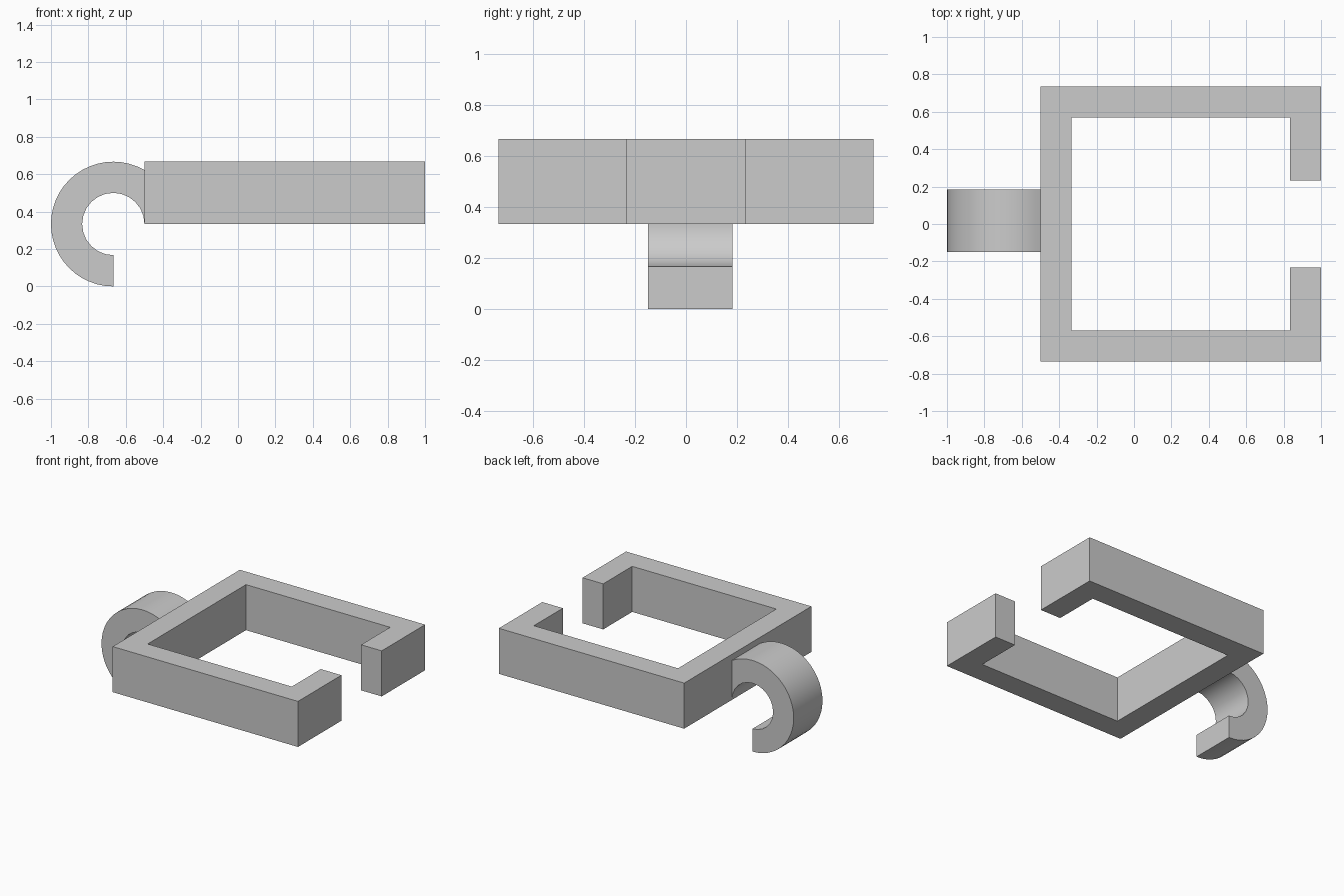
import bpy
import bmesh
from math import cos, sin, radians
from mathutils import Vector

cube = bpy.data.objects.get("Cube")
if cube:
    bpy.data.objects.remove(cube, do_unlink=True)

grey = bpy.data.materials.new("light grey")
grey.use_nodes = True
grey.diffuse_color = (0.6, 0.6, 0.6, 1)
grey.node_tree.nodes["Principled BSDF"].inputs["Base Color"].default_value = (0.6, 0.6, 0.6, 1)


def extrude_profile(name, points, direction):
    """Fill a closed outline and extrude it along a direction."""
    bm = bmesh.new()
    face = bm.faces.new([bm.verts.new(p) for p in points])
    result = bmesh.ops.extrude_face_region(bm, geom=[face], use_keep_orig=True)
    moved = [v for v in result["geom"] if isinstance(v, bmesh.types.BMVert)]
    bmesh.ops.translate(bm, verts=moved, vec=Vector(direction))
    bmesh.ops.recalc_face_normals(bm, faces=bm.faces)
    mesh = bpy.data.meshes.new(name)
    bm.to_mesh(mesh)
    bm.free()
    mesh.materials.append(grey)
    obj = bpy.data.objects.new(name, mesh)
    bpy.context.collection.objects.link(obj)
    return obj


def mirrored(pts):
    return [(x, -y) for x, y in reversed(pts)]


unit = 1 / 3          # hook width and frame height
wall = unit / 2       # wall thickness
side = 0.735          # half width of the frame
gap = 0.233           # half width of the opening

# Open rectangular frame: outer edge one way round, inner edge back again
outer_half = [(1, gap), (1, side), (-0.5, side)]
inner_half = [(wall - 0.5, side - wall), (1 - wall, side - wall), (1 - wall, gap)]
outline = outer_half + mirrored(outer_half) + mirrored(inner_half) + inner_half
extrude_profile("frame", [(x, y, unit) for x, y in outline], (0, 0, unit))


# Curved hook, cut off flat where it meets the frame
def arc(radius, start, end, steps):
    angles = [radians(start + (end - start) * i / steps) for i in range(steps + 1)]
    return [(-2 * unit + radius * cos(a), -0.15, unit + radius * sin(a)) for a in angles]


hook_outline = arc(unit, 60, 270, 28) + arc(wall, 270, 0, 18)
hook = extrude_profile("hook", hook_outline, (0, unit, 0))

bpy.ops.object.select_all(action="DESELECT")
hook.select_set(True)
bpy.context.view_layer.objects.active = hook
bpy.ops.object.shade_smooth_by_angle(angle=radians(35))
